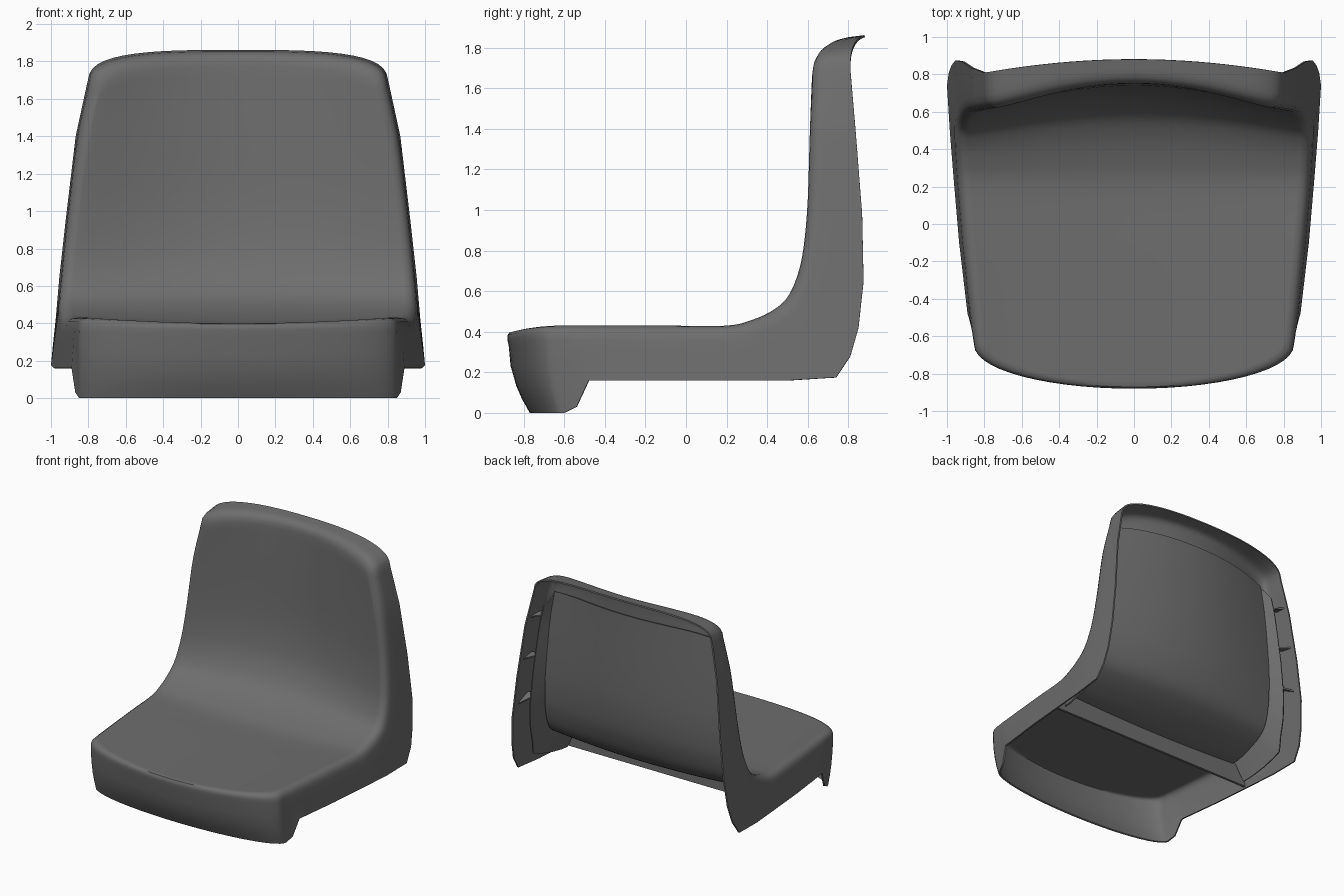
import bpy, math
from mathutils import Vector

if "Cube" in bpy.data.objects:
    bpy.data.objects.remove(bpy.data.objects["Cube"])

# Side stations: front-surface edge (y, z, half width), then skirt rim (y, z, half width)
ST = [(-.66, .43, .855, -.60, 0, .85), (-.60, .43, .862, -.54, .03, .87),
      (-.52, .43, .87, -.48, .16, .89), (-.1, .43, .91, -.1, .16, .935),
      (.2, .43, .935, .25, .16, .965), (.33, .46, .945, .5, .16, .985),
      (.43, .507, .952, .74, .175, 1.0), (.5, .57, .95, .81, .28, .99),
      (.55, .68, .94, .85, .42, .975), (.58, .82, .925, .875, .65, .955),
      (.6, 1.05, .9, .868, .98, .918), (.61, 1.4, .855, .835, 1.4, .868),
      (.62, 1.67, .795, .81, 1.69, .805)]
SUB, COLS = 4, 28
ROWS = (len(ST) - 1) * SUB
grey = bpy.data.materials.new("dark_grey_plastic")
grey.diffuse_color = (.155, .155, .155, 1)
grey.use_nodes = True
grey.node_tree.nodes["Principled BSDF"].inputs["Base Color"].default_value = grey.diffuse_color


def clamp(v):
    return max(0.0, min(1.0, v))


def edge(t):
    """Catmull-Rom edge station (y, z, half width)."""
    i = min(int(t), len(ST) - 2)
    f = t - i
    p = [ST[max(0, min(len(ST) - 1, i + k))][:3] for k in (-1, 0, 1, 2)]
    return [.5 * (2*b + (c - a)*f + (2*a - 5*b + 4*c - d)*f*f + (3*b - a - 3*c + d)*f**3)
            for a, b, c, d in zip(*p)]


def rim(t):
    i = min(int(t), len(ST) - 2)
    y, z, w = [a + (b - a) * (t - i) for a, b in zip(ST[i][3:], ST[i + 1][3:])]
    return Vector((w, y, z))


def bow(u, n):
    return max(0.0, 1 - abs(u) ** n) ** (1 / n)


def surf(u, t, inset=0):
    """Point on the dished front surface; inset=1 stops short of the rolled edge."""
    y, z, w = edge(t)
    k = max(0.0, 1 - u * u)
    b = math.sin(math.pi / 2 * clamp((t - 4) / 7))
    g, h = clamp((.2 - y) / .86), clamp((z - 1.15) / .52)
    y += .13 * k ** 1.2 * b - g * (.235 * bow(u, 2) - .04 * inset)
    x = u * w * (1 - .06 * inset) * (1 - .03 * h * h * bow(u, 3))
    z += h * (.175 * bow(u, 3.2) - .07 * inset) - .03 * k * (1 - b)
    return Vector((x, y, z))


def make(name, verts, faces, thick, offset=-1):
    me = bpy.data.meshes.new(name)
    me.from_pydata([tuple(v) for v in verts], [], faces)
    me.materials.append(grey)
    ob = bpy.data.objects.new(name, me)
    bpy.context.collection.objects.link(ob)
    bpy.ops.object.select_all(action='DESELECT')
    ob.select_set(True)
    bpy.context.view_layer.objects.active = ob
    m = ob.modifiers.new("Thickness", 'SOLIDIFY')
    m.thickness, m.offset = thick, offset
    bpy.ops.object.modifier_apply(modifier=m.name)
    bpy.ops.object.shade_smooth_by_angle(angle=math.radians(40))
    return ob


# Seat shell: dished surface grid, rolled edge and skirt
us = [math.sin(math.pi / 2 * (2 * i / COLS - 1)) for i in range(COLS + 1)]
verts = [surf(u, j / SUB, 1) for j in range(ROWS + 1) for u in us]
W = COLS + 1
faces = [(j*W + i, j*W + i + 1, (j+1)*W + i + 1, (j+1)*W + i)
         for j in range(ROWS) for i in range(COLS)]
loop = ([(i, 0) for i in range(COLS)] + [(COLS, j) for j in range(ROWS)] +
        [(i, ROWS) for i in range(COLS, 0, -1)] + [(0, j) for j in range(ROWS, 0, -1)])


def section(i, j):
    """Points from the surface, round the edge and down to the skirt rim."""
    u, t = us[i], j / SUB
    a, c = surf(u, t, 1), surf(u, t)
    k = 1 - u * u
    if 0 < i < COLS and j == 0:
        r = Vector((c.x * .994, c.y + .06 + .065 * bow(u, 2), 0))
    elif 0 < i < COLS:
        r = Vector((c.x * 1.012, .81 + .07 * k, c.z + .017))
    else:
        r = rim(t)
        r.x *= u
    d = c.lerp(r, min(.45, .07 / (r - c).length))
    pts = [a.lerp(c, f).lerp(c.lerp(d, f), f) for f in (.25, .5, .75, 1)]
    for q in (.3, .6, .8, 1):
        p = d.lerp(r, q)
        if r.z < .1:
            p.x, p.y = d.x + (r.x - d.x) * q * q, d.y + (r.y - d.y) * q * q
        pts.append(p)
    return pts


rings = [[j * W + i for i, j in loop]]
secs = [section(i, j) for i, j in loop]
for k in range(len(secs[0])):
    rings.append(list(range(len(verts), len(verts) + len(loop))))
    verts += [s[k] for s in secs]
for a, b in zip(rings, rings[1:]):
    for m in range(len(loop)):
        n = (m + 1) % len(loop)
        faces.append((a[m], b[m], b[n], a[n]))
make("seat_shell", verts, faces, .012)

# Rear panel: second skin behind the backrest, deepest at the bend
PU, PT = 16, 31
pv = []
for j in range(PT):
    t = 4 + .25 * j
    out = rim(t) - surf(1, t)
    out.x = 0
    off = .03 + .065 * clamp((11.4 - t) / 5)
    pv += [surf(-.87 + 1.74 * i / PU, t) + out.normalized() * off for i in range(PU + 1)]
P = PU + 1
make("rear_panel", pv, [(j*P + i, j*P + i + 1, (j+1)*P + i + 1, (j+1)*P + i)
                        for j in range(PT - 1) for i in range(PU)], .008)

# Cross rib under the seat
xs = [-.9 + .18 * i for i in range(11)]
top = [Vector((x, .2, .41 - .03 * (1 - (x / .93) ** 2))) for x in xs]
low = [Vector((x * 1.05, .2, .17)) for x in xs]
make("cross_rib", top + low, [(i, i + 1, i + 12, i + 11) for i in range(10)], .02, 0)

# Tall inner ribs behind the backrest and small gussets to the side walls
for side, tag in ((1, "right"), (-1, "left")):
    def flip(v):
        return Vector((v.x * side, v.y, v.z))

    def rib(t, q):
        """Point on the inner rib: q=0 at the shell, q=1 at its free edge."""
        c, r = surf(1, t), rim(t)
        base = surf(.87, t) + (r - c).normalized() * .028
        free = c.lerp(r, .92 - .34 * clamp((t - 4.2) / 2.8)) - Vector((.065, 0, 0))
        return base.lerp(free, q)

    ts = [4 + .25 * i for i in range(31)]
    v = [flip(rib(t, q)) for t in ts for q in (0, 1)]
    make("back_rib_" + tag, v, [(2*i, 2*i + 1, 2*i + 3, 2*i + 2) for i in range(len(ts) - 1)],
         .012, 0)
    for n, t in enumerate((9.2, 10.3, 11.2)):
        c, r, s = surf(1, t), rim(t), Vector((.012, 0, 0))
        v = [rib(t, .4), rib(t, 1), c.lerp(r, .85) - s, c.lerp(r, .45) - s]
        make(f"gusset_{tag}_{n + 1}", [flip(p) for p in v], [(0, 1, 2, 3)], .012, 0)
